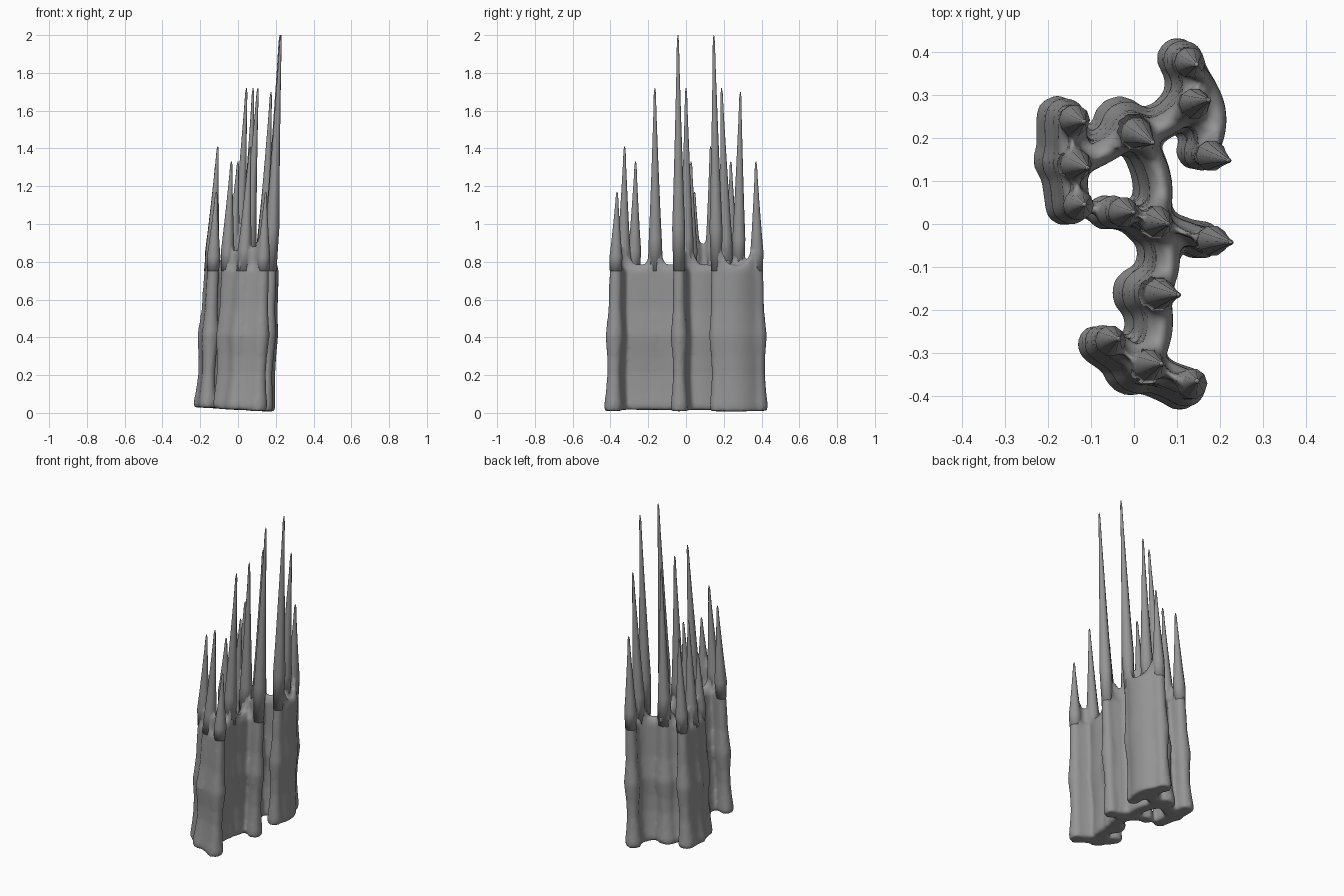
import bpy, bmesh, math
from mathutils import Vector

cube = bpy.data.objects.get("Cube")
if cube:
    bpy.data.objects.remove(cube)

stone = bpy.data.materials.new("grey_stone")
stone.use_nodes = True
COLOR = (0.3, 0.3, 0.3, 1)
stone.diffuse_color = COLOR
stone.node_tree.nodes["Principled BSDF"].inputs["Base Color"].default_value = COLOR

# Spires: base x, base y, tip x, tip y, tip height, base radius
SPIRES = {
    "north": (.10, .385, .146, .37, 1.33, .05),
    "north_east": (.10, .27, .175, .288, 1.70, .05),
    "east": (.14, .17, .222, .147, 2.0, .045),
    "middle_north": (-.035, .235, .045, .188, 1.72, .065),
    "west_north": (-.18, .25, -.115, .237, 1.33, .05),
    "west": (-.178, .15, -.107, .13, 1.41, .06),
    "west_south": (-.163, .042, -.115, .045, 1.17, .047),
    "inner": (-.07, .027, 0, .027, 1.33, .042),
    "centre": (.025, .01, .08, 0, 1.72, .06),
    "east_south": (.14, -.035, .227, -.043, 2.0, .047),
    "middle_south": (.01, -.16, .105, -.165, 1.72, .065),
    "south_west": (-.09, -.28, -.035, -.267, 1.33, .045),
    "south": (-.01, -.335, .065, -.325, 1.41, .066),
    "south_east": (.105, -.385, .147, -.365, 1.17, .05),
}
# Walls: two spires, half thickness, sideways bend in x and y
WALLS = [
    ("north", "north_east", .045, .015, 0), ("north_east", "east", .04, .02, 0),
    ("north", "east", .03, .045, 0), ("north_east", "middle_north", .042, 0, -.02),
    ("middle_north", "west", .042, 0, -.01), ("west", "west_north", .05, 0, 0),
    ("west", "west_south", .045, 0, 0), ("middle_north", "centre", .04, .035, 0),
    ("inner", "centre", .035, 0, 0), ("centre", "east_south", .038, 0, 0),
    ("centre", "middle_south", .042, .03, 0), ("middle_south", "south", .045, .02, 0),
    ("south", "south_west", .045, 0, 0), ("south", "south_east", .045, 0, 0),
]
# Swell of the shaft: height, scale
SWELL = [(0, .92), (.03, 1), (.1, .86), (.2, .72), (.3, .78), (.36, .9), (.41, .98),
         (.47, .86), (.55, .72), (.66, .7), (.75, .66)]


def axis(name, z):
    bx, by, tx, ty, h, r = SPIRES[name]
    t = z / h
    return Vector((bx + (tx - bx) * t, by + (ty - by) * t, z))


def foot(p, z):
    # the underside slopes up gently toward -x
    lift = .017 - .06 * p.x
    return Vector((p.x, p.y, p.z + lift * max(0, 1 - z / .3)))


def skin(bm, rings):
    # join closed rings and cap both ends
    rows = [[bm.verts.new(p) for p in ring] for ring in rings]
    n = len(rows[0])
    for a, b in zip(rows, rows[1:]):
        for i in range(n):
            j = (i + 1) % n
            bm.faces.new((a[i], a[j], b[j], b[i]))
    bm.faces.new(rows[0][::-1])
    bm.faces.new(rows[-1])


def column(bm, name, start=0, sides=12):
    h, r = SPIRES[name][4:]
    profile = [(z, r * s) for z, s in SWELL]
    for t, s in ((.18, .036), (.35, .028), (.6, .018), (.85, .009), (.97, .006), (1, .002)):
        profile.append((.75 + (h - .75) * t, s))
    rings = []
    for z, rad in profile:
        if z < start:
            continue
        c = foot(axis(name, z), z)
        angles = [math.tau * i / sides for i in range(sides)]
        rings.append([c + Vector((math.cos(a), math.sin(a), 0)) * rad for a in angles])
    skin(bm, rings)


def wall(bm, a, b, half, dx, dy, steps=10):
    levels = [(z, s, 0) for z, s in SWELL] + [(.75, .5, .5), (.75, .25, 1)]
    rings = []
    for z, s, up in levels:
        left, right = [], []
        for i in range(steps + 1):
            t = i / steps
            # the crest sags between spires
            zz = z + up * (.03 + .2 * abs(2 * t - 1) ** 3)
            bend = Vector((dx, dy, 0)) * 4 * t * (1 - t)
            p = foot(axis(a, zz).lerp(axis(b, zz), t) + bend, zz)
            d = axis(b, zz) - axis(a, zz) + Vector((dx, dy, 0)) * 4 * (1 - 2 * t)
            side = Vector((-d.y, d.x, 0)).normalized() * half * s
            left.append(p + side)
            right.append(p - side)
        rings.append(left + right[::-1])
    skin(bm, rings)


def make(name, bm):
    bmesh.ops.recalc_face_normals(bm, faces=bm.faces)
    mesh = bpy.data.meshes.new(name)
    bm.to_mesh(mesh)
    bm.free()
    mesh.materials.append(stone)
    mesh.shade_smooth()
    obj = bpy.data.objects.new(name, mesh)
    bpy.context.collection.objects.link(obj)
    return obj


# Shafts and walls fused into one flowing body
bm = bmesh.new()
for name in SPIRES:
    column(bm, name)
for link in WALLS:
    wall(bm, *link)
body = make("rock_body", bm)
fuse = body.modifiers.new("fuse", "REMESH")
fuse.mode = "VOXEL"
fuse.voxel_size = .011
fuse.use_smooth_shade = True
soften = body.modifiers.new("soften", "SMOOTH")
soften.factor = .5
soften.iterations = 6

# Fine needles rising out of the body
for name in SPIRES:
    bm = bmesh.new()
    column(bm, name, start=.7, sides=10)
    make("spire_" + name, bm)
